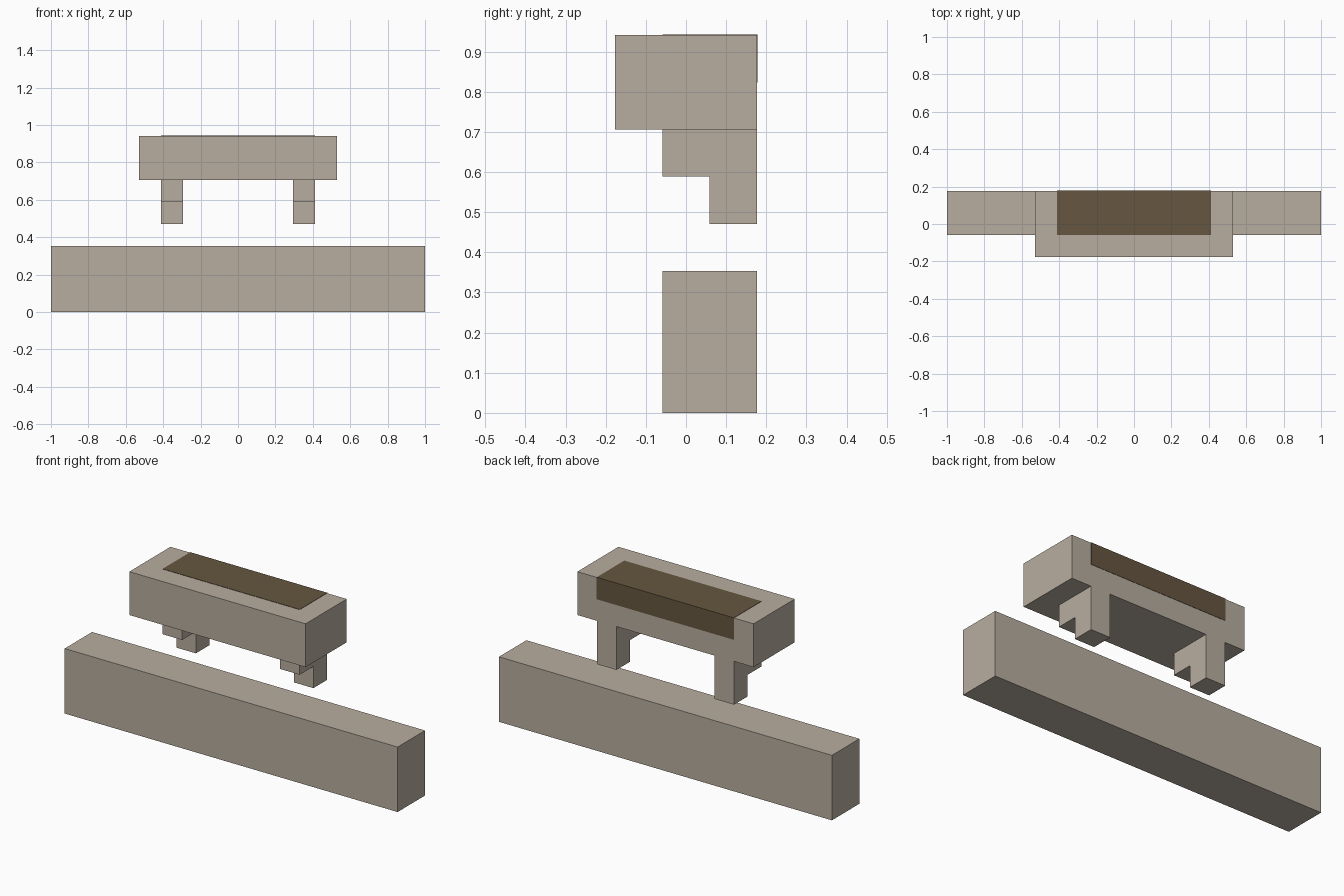
import bpy
import bmesh
from mathutils import Vector

if "Cube" in bpy.data.objects:
    bpy.data.objects.remove(bpy.data.objects["Cube"])

U = 1 / 17  # grid unit of the model


def material(name, rgb):
    m = bpy.data.materials.new(name)
    m.diffuse_color = (*rgb, 1)
    m.use_nodes = True
    m.node_tree.nodes["Principled BSDF"].inputs["Base Color"].default_value = m.diffuse_color
    return m


stone = material("warm_grey_stone", (0.48, 0.42, 0.35))
soil = material("dark_brown_soil", (0.133, 0.093, 0.051))


def extrude_x(name, profile, x0, x1, mat):
    """Extrude a (y, z) profile, given in grid units, from x0 to x1."""
    bm = bmesh.new()
    face = bm.faces.new([bm.verts.new((x0 * U, y * U, z * U)) for y, z in profile])
    ext = bmesh.ops.extrude_face_region(bm, geom=[face])
    verts = [v for v in ext["geom"] if isinstance(v, bmesh.types.BMVert)]
    bmesh.ops.translate(bm, verts=verts, vec=Vector(((x1 - x0) * U, 0, 0)))
    bmesh.ops.recalc_face_normals(bm, faces=bm.faces)
    me = bpy.data.meshes.new(name)
    bm.to_mesh(me)
    bm.free()
    me.materials.append(mat)
    ob = bpy.data.objects.new(name, me)
    bpy.context.collection.objects.link(ob)
    return ob


def rect(y0, y1, z0, z1):
    return [(y0, z0), (y1, z0), (y1, z1), (y0, z1)]


# Long beam on the ground
extrude_x("base_beam", rect(-1, 3, 0, 6), -17, 17, stone)

# Upper trough, with the soil patch wrapping over its top and back
extrude_x("trough", rect(-3, 3, 12, 16), -9, 9, stone)
LIFT = 0.03  # tiny proud offset so the patch shows cleanly
extrude_x("soil_patch", rect(-1, 3 + LIFT, 14, 16 + LIFT), -7, 7, soil)

# Stepped brackets hanging under the trough
step = [(1, 8), (3, 8), (3, 12), (-1, 12), (-1, 10), (1, 10)]
for side, x in (("left", -7), ("right", 5)):
    extrude_x(side + "_bracket", step, x, x + 2, stone)
